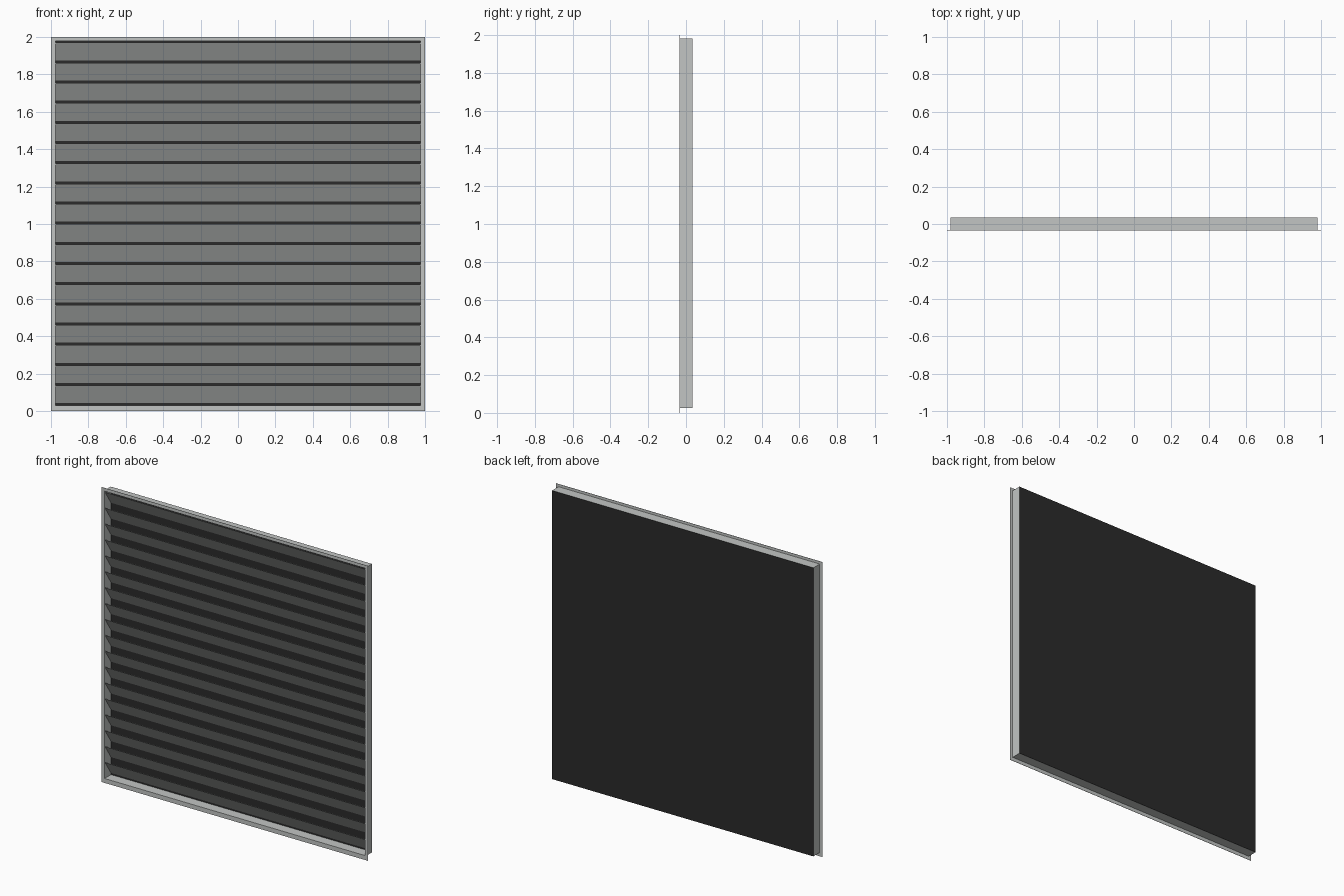
import bpy
import bmesh
from mathutils import Vector

cube = bpy.data.objects.get("Cube")
if cube:
    bpy.data.objects.remove(cube, do_unlink=True)


def material(name, rgb):
    mat = bpy.data.materials.new(name)
    mat.use_nodes = True
    mat.diffuse_color = (*rgb, 1)
    bsdf = next(n for n in mat.node_tree.nodes if n.type == "BSDF_PRINCIPLED")
    bsdf.inputs["Base Color"].default_value = (*rgb, 1)
    return mat


def finish(name, bm, mat):
    bmesh.ops.recalc_face_normals(bm, faces=bm.faces)
    mesh = bpy.data.meshes.new(name)
    bm.to_mesh(mesh)
    bm.free()
    mesh.materials.append(mat)
    obj = bpy.data.objects.new(name, mesh)
    bpy.context.collection.objects.link(obj)
    return obj


def bridge(bm, rings, closed):
    # Join successive vertex rings with quads
    count = len(rings)
    for i in range(count if closed else count - 1):
        a, b = rings[i], rings[(i + 1) % count]
        for j in range(len(a)):
            k = (j + 1) % len(a)
            bm.faces.new((a[j], a[k], b[k], b[j]))
    if not closed:
        bm.faces.new(rings[0])
        bm.faces.new(rings[-1])


metal = material("light grey metal", (0.54, 0.56, 0.55))
dark = material("dark backing", (0.024, 0.024, 0.024))

FRONT, BACK = -0.035, 0.035
PANEL = 0.001
LIP, WALL = 0.02, 0.024


def corner(sx, top, inset):
    z = 2 - inset * 0.9 if top else inset * 1.25
    return sx * (1 - inset), z


# Mitred frame: a thin front flange with a deep wall behind it
profile = [(0, FRONT), (0, FRONT + 0.002), (LIP, FRONT + 0.002),
           (LIP, BACK - PANEL), (WALL, BACK - PANEL), (WALL, FRONT)]
bm = bmesh.new()
rings = []
for sx, top in ((-1, False), (1, False), (1, True), (-1, True)):
    ring = []
    for inset, y in profile:
        x, z = corner(sx, top, inset)
        ring.append(bm.verts.new((x, y, z)))
    rings.append(ring)
bridge(bm, rings, True)
finish("frame", bm, metal)

# Dark sheet closing the back
bm = bmesh.new()
rings = []
for y in (BACK - PANEL, BACK):
    ring = []
    for sx, top in ((-1, False), (1, False), (1, True), (-1, True)):
        x, z = corner(sx, top, LIP)
        ring.append(bm.verts.new((x, y, z)))
    rings.append(ring)
bridge(bm, rings, False)
finish("back_panel", bm, dark)

# Sloping slats, high at the front and low at the back
SLATS, PITCH, HEIGHT = 18, 0.1078, 0.095
HALF = 1 - WALL
low = Vector((0, BACK - 0.003, 0.042))
high = Vector((0, FRONT + 0.004, 0.042 + HEIGHT))
thick = Vector((0, 0.003, 0))
section = [low, high, high + thick, low + thick * 0.6]
for i in range(SLATS):
    bm = bmesh.new()
    rings = [[bm.verts.new(p + Vector((x, 0, i * PITCH))) for p in section]
             for x in (-HALF, HALF)]
    bridge(bm, rings, False)
    finish(f"slat_{i + 1}", bm, metal)
